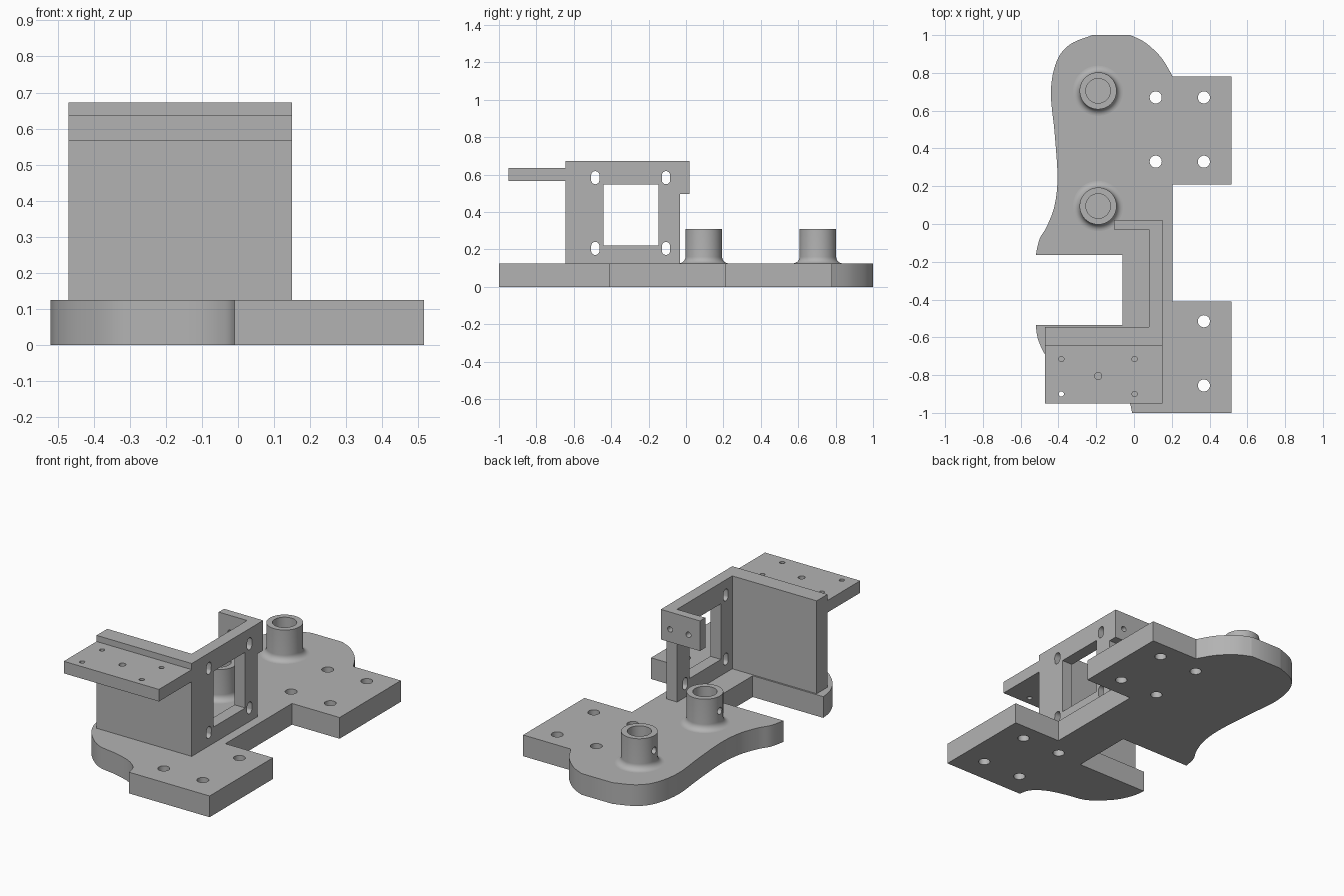
import bpy, bmesh, math
from mathutils import Vector, Matrix
from mathutils.geometry import interpolate_bezier

cube = bpy.data.objects.get("Cube")
if cube:
    bpy.data.objects.remove(cube)

GREY = (0.45, 0.45, 0.45, 1)
grey = bpy.data.materials.new("plain_grey")
grey.use_nodes = True
grey.diffuse_color = GREY
grey.node_tree.nodes["Principled BSDF"].inputs["Base Color"].default_value = GREY


def finish(bm, name):
    bmesh.ops.recalc_face_normals(bm, faces=bm.faces)
    mesh = bpy.data.meshes.new(name)
    bm.to_mesh(mesh)
    bm.free()
    mesh.materials.append(grey)
    ob = bpy.data.objects.new(name, mesh)
    bpy.context.collection.objects.link(ob)
    return ob


def extrude_outline(name, outline, z0, z1):
    bm = bmesh.new()
    face = bm.faces.new([bm.verts.new((x, y, z0)) for x, y in outline])
    new = bmesh.ops.extrude_face_region(bm, geom=[face])["geom"]
    top = [v for v in new if isinstance(v, bmesh.types.BMVert)]
    bmesh.ops.translate(bm, vec=(0, 0, z1 - z0), verts=top)
    return finish(bm, name)


def smooth_path(pts, steps=6):
    """Bezier chain through the points with tangents from their neighbours."""
    p = [Vector(q) for q in pts]
    ext = [p[0]] + p + [p[-1]]
    out = [p[0]]
    for i in range(1, len(p)):
        a, b, c, d = ext[i - 1:i + 3]
        out += interpolate_bezier(b, b + (c - a) / 6, c - (d - b) / 6, c, steps + 1)[1:]
    return [(v.x, v.y) for v in out]


def box(bm, x, y, z):
    mid = Vector([(a + b) / 2 for a, b in (x, y, z)])
    size = Vector([b - a for a, b in (x, y, z)])
    bmesh.ops.create_cube(bm, size=1, matrix=Matrix.Translation(mid) @ Matrix.Diagonal(size).to_4x4())


def rod(bm, centre, r, length, axis="Z", stretch=0):
    """Cylinder along an axis; stretch pulls it into a vertical slot."""
    turn = {"Z": Matrix(), "X": Matrix.Rotation(math.pi / 2, 4, "Y"),
            "Y": Matrix.Rotation(math.pi / 2, 4, "X")}[axis]
    made = bmesh.ops.create_cone(bm, cap_ends=True, segments=32, radius1=r, radius2=r,
                                 depth=length, matrix=Matrix.Translation(centre) @ turn)
    for v in made["verts"]:
        if stretch:
            v.co.z += math.copysign(stretch, v.co.z - centre[2])


def cut(ob, bm):
    tool = finish(bm, ob.name + "_cutter")
    mod = ob.modifiers.new("holes", "BOOLEAN")
    mod.operation, mod.solver, mod.object = "DIFFERENCE", "EXACT", tool
    bpy.context.view_layer.update()
    result = bpy.data.meshes.new_from_object(ob.evaluated_get(bpy.context.evaluated_depsgraph_get()))
    ob.modifiers.clear()
    ob.data = result
    bpy.data.objects.remove(tool)


def shade(ob):
    bpy.ops.object.select_all(action="DESELECT")
    ob.select_set(True)
    bpy.context.view_layer.objects.active = ob
    bpy.ops.object.shade_smooth_by_angle(angle=math.radians(30))


BASE, TOP = 0.125, 0.672

# Base plate: curved outer edges with square mounting tabs
back_right = smooth_path([(-0.02, 1), (0.06, 0.96), (0.145, 0.88), (0.205, 0.78)])
front_edge = smooth_path([(-0.01, -1), (-0.03, -0.935), (-0.1, -0.88), (-0.21, -0.845),
                          (-0.34, -0.815), (-0.45, -0.72), (-0.505, -0.62), (-0.52, -0.535)])
left_edge = smooth_path([(-0.52, -0.165), (-0.5, -0.08), (-0.46, -0.01), (-0.42, 0.1), (-0.405, 0.25),
                         (-0.42, 0.48), (-0.44, 0.7), (-0.41, 0.86), (-0.34, 0.95), (-0.22, 1)])
tabs = [(0.515, 0.78), (0.515, 0.21), (0.205, 0.21), (0.205, -0.41), (0.515, -0.41), (0.515, -1)]
notch = [(-0.06, -0.535), (-0.06, -0.165)]
base = extrude_outline("base_plate", back_right + tabs + front_edge + notch + left_edge, 0, BASE)

# Mounting holes, four in each tab
bm = bmesh.new()
for x in (0.115, 0.37):
    for y in (0.67, 0.33, -0.515, -0.855):
        rod(bm, (x, y, 0.06), 0.032, 0.3)
cut(base, bm)
shade(base)

# Bracket: front wall, side wall and short back flange
bracket = extrude_outline("bracket", [(-0.47, -0.645), (0.15, -0.645), (0.15, 0.02), (-0.105, 0.02),
                                      (-0.105, -0.03), (0.08, -0.03), (0.08, -0.545), (-0.47, -0.545)], BASE, TOP)
bm = bmesh.new()
box(bm, (-0.2, 0.2), (-0.032, 0.1), (0, 0.495))
box(bm, (0.04, 0.2), (-0.44, -0.147), (0.22, 0.548))
for y in (-0.485, -0.107):
    for z in (0.205, 0.583):
        rod(bm, (0.115, y, z), 0.022, 0.2, "X", 0.013)
for x in (0.09, -0.03):
    rod(bm, (x, 0.02, 0.57), 0.016, 0.11, "Y")
cut(bracket, bm)
shade(bracket)

# Shelf projecting from the front wall
bm = bmesh.new()
box(bm, (-0.47, 0.15), (-0.95, -0.645), (0.565, 0.636))
shelf = finish(bm, "shelf")
bm = bmesh.new()
for x in (-0.385, 0.003):
    for y in (-0.715, -0.9):
        rod(bm, (x, y, 0.6), 0.014, 0.2)
rod(bm, (-0.19, -0.805, 0.6), 0.019, 0.2)
cut(shelf, bm)
shade(shelf)

# Bosses: hollow posts with a filleted foot and a side hole
FOOT = 0.035
for name, y in (("back_boss", 0.705), ("front_boss", 0.095)):
    arc = [math.pi / 2 * i / 8 for i in range(9)]
    profile = [(0.065, BASE), (0.065, 0.308), (0.098, 0.308)]
    profile += [(0.098 + FOOT * (1 - math.cos(a)), BASE + FOOT * (1 - math.sin(a))) for a in arc]
    bm = bmesh.new()
    verts = [bm.verts.new((r, 0, z)) for r, z in profile]
    edges = [bm.edges.new((verts[i - 1], v)) for i, v in enumerate(verts)]
    bmesh.ops.spin(bm, geom=verts + edges, axis=(0, 0, 1), cent=(0, 0, 0), angle=math.tau, steps=48)
    bmesh.ops.remove_doubles(bm, verts=bm.verts, dist=0.0001)
    bmesh.ops.translate(bm, vec=(-0.19, y, 0), verts=bm.verts)
    boss = finish(bm, name)
    bm = bmesh.new()
    rod(bm, (-0.28, y, 0.22), 0.02, 0.1, "X")
    cut(boss, bm)
    shade(boss)
